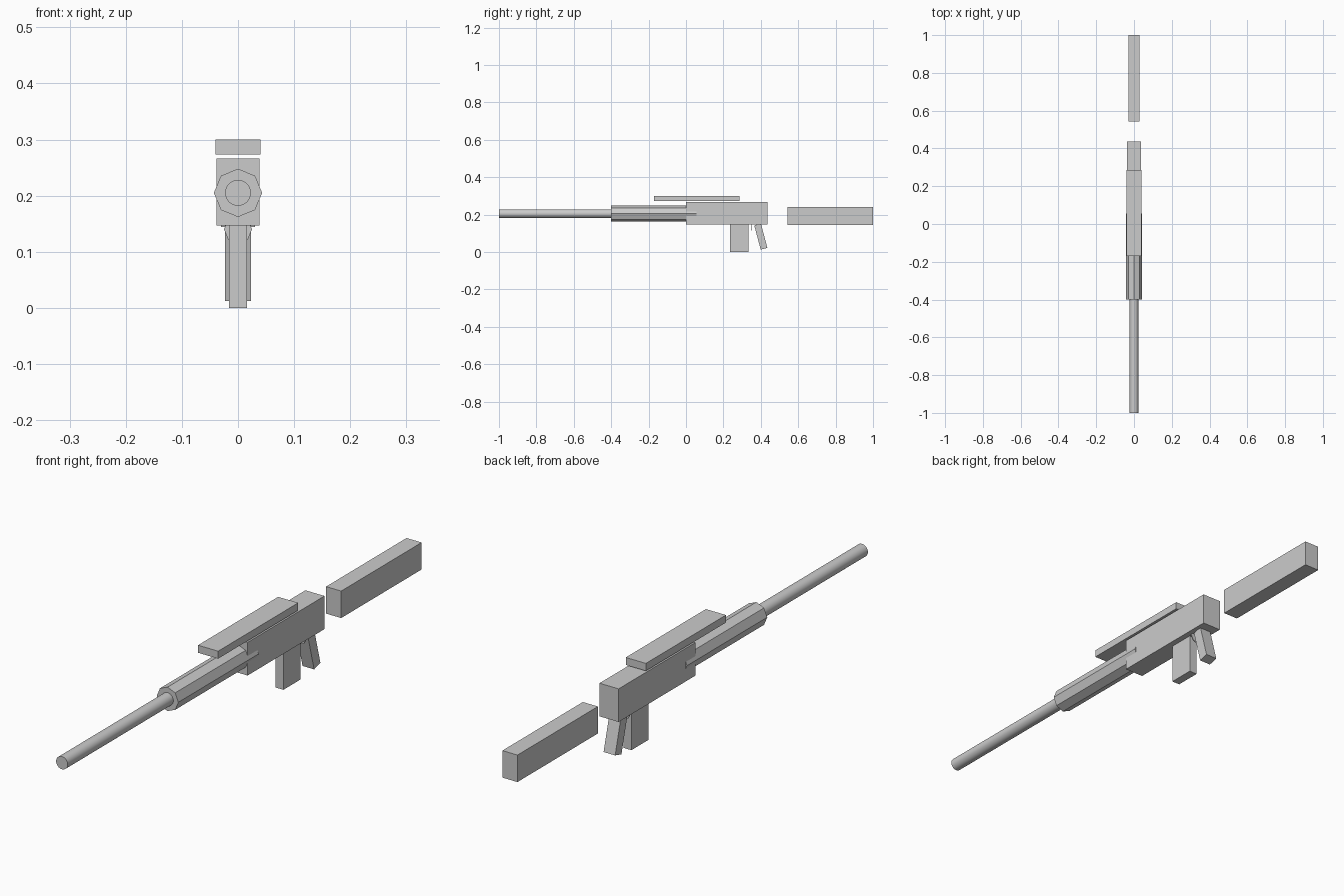
import bpy
from math import radians, pi

if "Cube" in bpy.data.objects:
    bpy.data.objects.remove(bpy.data.objects["Cube"])


def box(name, x, y, z, tilt=0.0):
    """Box from half width x and (min, max) ranges in y and z."""
    bpy.ops.mesh.primitive_cube_add(
        size=1, location=(0, sum(y) / 2, sum(z) / 2), rotation=(tilt, 0, 0))
    ob = bpy.context.object
    ob.name = name
    ob.scale = (2 * x, y[1] - y[0], z[1] - z[0])
    bpy.ops.object.transform_apply(location=False, rotation=False, scale=True)
    return ob


def tube(name, sides, radius, y, z):
    """Solid cylinder lying along y."""
    bpy.ops.mesh.primitive_cylinder_add(
        vertices=sides, radius=radius, depth=y[1] - y[0],
        location=(0, sum(y) / 2, z), rotation=(pi / 2, 0, 0))
    ob = bpy.context.object
    ob.name = name
    return ob


# Main body and the separate shoulder stock behind it
box("receiver", 0.038, (0.0, 0.437), (0.147, 0.266))
box("stock", 0.03, (0.543, 1.0), (0.144, 0.241))

# Flat sight rail floating above the body
box("sight_rail", 0.04, (-0.17, 0.285), (0.273, 0.30))

# Octagonal handguard and round barrel
tube("handguard", 8, 0.043, (-0.40, 0.056), 0.205)
tube("barrel", 32, 0.023, (-1.0, -0.39), 0.205)
bpy.ops.object.shade_smooth_by_angle(angle=radians(30))

# Magazine, slanted grip and thin trigger disc below the body
box("magazine", 0.016, (0.235, 0.333), (0.0, 0.15))
box("grip", 0.023, (0.3815, 0.4185), (0.015, 0.149), tilt=radians(15))
tube("trigger", 8, 0.025, (0.35, 0.353), 0.14)
